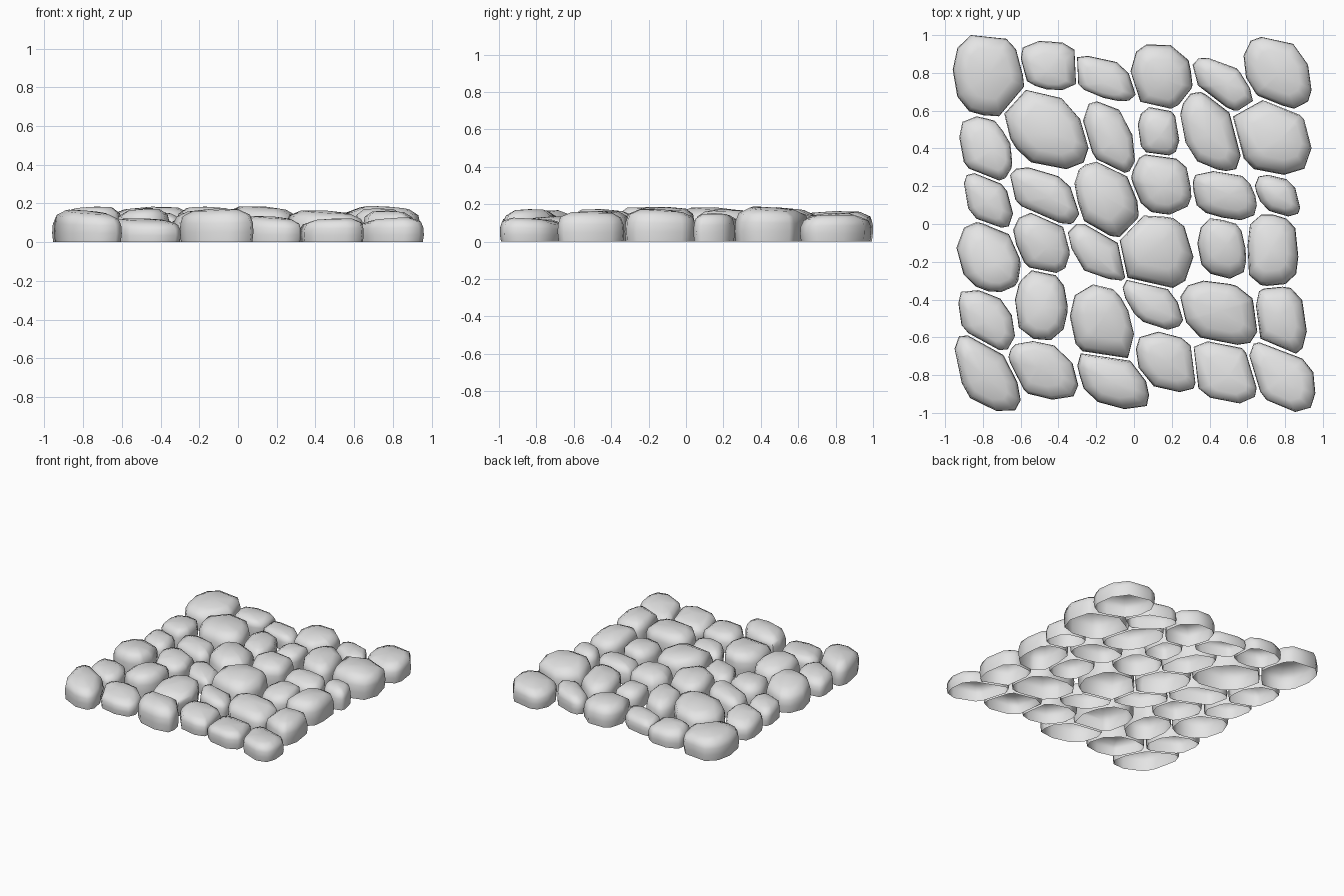
import bpy
import bmesh
import math
import random
from mathutils import Vector, Matrix

random.seed(4)

default_cube = bpy.data.objects.get("Cube")
if default_cube:
    bpy.data.objects.remove(default_cube, do_unlink=True)

# One flat stone colour
stone_grey = bpy.data.materials.new("stone grey")
stone_grey.use_nodes = True
colour = (0.78, 0.78, 0.78, 1)
stone_grey.diffuse_color = colour
stone_grey.node_tree.nodes["Principled BSDF"].inputs["Base Color"].default_value = colour

# Each stone in hundredths: centre x, centre y, half width, half depth, height, lean
back_row = [(-77, 78.5, 19, 21.5, 16, -10), (-45, 84, 15, 13, 13, -15),
            (-15, 77, 16, 12, 11, -50), (14.5, 78, 16.5, 17, 15, -10),
            (47, 74, 16, 14, 13, -60), (76, 80, 18, 19, 14, -35)]
second_row = [(-78.5, 40, 14, 17, 14, -35), (-46.5, 50, 22.5, 21, 18, -40),
              (-13, 46, 14, 19, 15, -45), (13, 49, 11, 13, 14, -15),
              (40.5, 49, 16, 21, 16, -45), (73, 46, 21, 20, 18, -30)]
third_row = [(-77, 12.5, 13, 14.5, 13, -45), (-47.5, 15, 18.5, 15, 15, -55),
             (-14.5, 13, 17, 20, 18, -25), (14.5, 21, 16, 16, 17, -20),
             (48, 15, 17, 13, 14, -30), (76, 15, 12, 11, 15, -45)]
fourth_row = [(-77, -17.5, 17, 18.5, 18, -25), (-49, -10, 15, 16, 14, -30),
              (-19.5, -15, 15.5, 15, 13, -55), (11.5, -15, 20, 19.5, 18, 0),
              (46.5, -13, 13, 16, 15, -20), (73.5, -14, 13.5, 19, 17, 0)]
fifth_row = [(-78, -51, 15, 16, 13, -45), (-49, -43, 14, 18.5, 17, -5),
             (-17, -52, 17, 20, 16, -25), (10, -42.5, 16, 13.5, 13, -55),
             (45, -47, 20.5, 17, 16, -30), (78, -51, 13.5, 18, 16, -20)]
front_row = [(-77.5, -79, 17.5, 20, 16, -55), (-48, -77.5, 18.5, 15.5, 12, -40),
             (-11, -83, 19, 15, 17, -45), (17, -73, 16, 16, 13, -30),
             (48, -78.5, 17, 16.5, 12, -30), (78.5, -81, 17.5, 18.5, 12, -45)]
rows = {"back": back_row, "second": second_row, "third": third_row,
        "fourth": fourth_row, "fifth": fifth_row, "front": front_row}

GAP = 0.006
# Side profile from the ground up: outline scale, fraction of height
PROFILE = [(0.97, 0), (1, 0.3), (0.985, 0.58), (0.91, 0.81), (0.62, 0.97)]


class Stone:
    def __init__(self, name, values):
        self.name = name
        x, y, self.w, self.d, self.height, self.lean = (v / 100 for v in values)
        self.centre = Vector((x, y))
        shear = self.lean * self.w * self.d
        self.spread = Matrix(((self.w ** 2, shear), (shear, self.d ** 2)))

    def reach(self, normal):
        return math.sqrt(normal.dot(self.spread @ normal))


def soften(value):
    return math.copysign(abs(value) ** 0.8, value)


def fill_plan(stone, points):
    """Make an outline span the stone's full width and depth."""
    for axis, half in enumerate((stone.w, stone.d)):
        low = min(p[axis] for p in points)
        high = max(p[axis] for p in points)
        for p in points:
            p[axis] = stone.centre[axis] + ((p[axis] - low) / (high - low) * 2 - 1) * half


def outline(stone, sides=10):
    """Leaning rounded polygon, before it meets its neighbours."""
    points = []
    for i in range(sides):
        t = math.tau * i / sides + random.uniform(-0.12, 0.12)
        swell = random.uniform(0.97, 1.03)
        points.append(Vector((soften(math.cos(t)) * swell,
                              soften(math.sin(t + math.asin(stone.lean))) * swell)))
    return points


def clip(points, normal, limit):
    """Keep the part of a convex polygon on one side of a line."""
    kept = []
    for a, b in zip(points, points[1:] + points[:1]):
        da, db = a.dot(normal) - limit, b.dot(normal) - limit
        if da <= 0:
            kept.append(a.copy())
        if da * db < 0:
            kept.append(a.lerp(b, da / (da - db)))
    return kept


def fit_between_neighbours(stone, points, stones):
    """Alternately fill the stone's plan and trim it along its joints."""
    for _ in range(3):
        fill_plan(stone, points)
        for other in stones:
            offset = other.centre - stone.centre
            if other is stone or offset.length > 0.7:
                continue
            normal = ((stone.spread + other.spread).inverted() @ offset).normalized()
            mine, theirs = stone.reach(normal), other.reach(normal)
            share = offset.dot(normal) * mine / (mine + theirs)
            points = clip(points, normal, stone.centre.dot(normal) + share - GAP)
    # Drop corners that nearly coincide
    return [p for i, p in enumerate(points) if (p - points[i - 1]).length > 0.018]


def build_stone(stone, points):
    """Hollow shell, open underneath, with a tilted domed top."""
    bm = bmesh.new()
    middle = sum(points, Vector((0, 0))) / len(points)
    tilt = Vector((random.uniform(-0.08, 0.08), random.uniform(-0.08, 0.08)))
    shift = Vector((random.uniform(-0.02, 0.02), random.uniform(-0.02, 0.02)))

    def place(flat, level):
        slope = tilt.dot(flat) * level ** 2
        x, y = middle + flat + shift * level ** 4
        return bm.verts.new((x, y, stone.height * level + slope))

    rings = []
    for scale, level in PROFILE:
        rings.append([place((p - middle) * scale, level) for p in points])
    for lower, upper in zip(rings, rings[1:]):
        for i in range(len(points)):
            bm.faces.new((lower[i - 1], lower[i], upper[i], upper[i - 1]))
    crown = place(Vector((0, 0)), 1.02)
    for i in range(len(points)):
        bm.faces.new((rings[-1][i - 1], rings[-1][i], crown))

    mesh = bpy.data.meshes.new(stone.name)
    bm.to_mesh(mesh)
    bm.free()
    mesh.materials.append(stone_grey)
    obj = bpy.data.objects.new(stone.name, mesh)
    bpy.context.collection.objects.link(obj)
    return obj


# Lay the whole paving
stones = [Stone(f"{row}_row_stone_{i + 1}", values)
          for row, items in rows.items() for i, values in enumerate(items)]
bpy.ops.object.select_all(action="DESELECT")
for stone in stones:
    shape = fit_between_neighbours(stone, outline(stone), stones)
    paving_stone = build_stone(stone, shape)
    paving_stone.select_set(True)
    bpy.context.view_layer.objects.active = paving_stone
bpy.ops.object.shade_smooth_by_angle(angle=math.radians(75))
